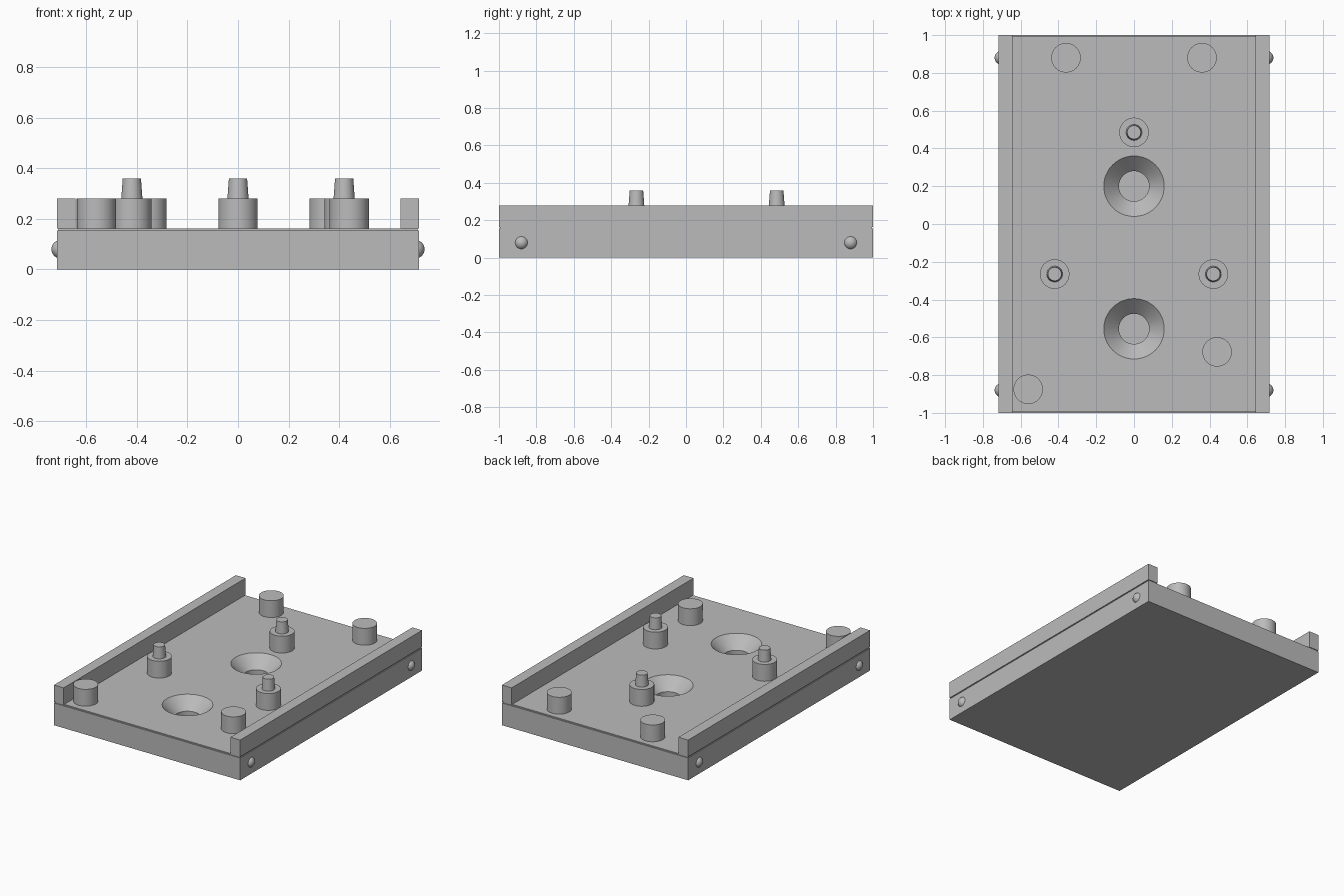
import bpy, math

if "Cube" in bpy.data.objects:
    bpy.data.objects.remove(bpy.data.objects["Cube"], do_unlink=True)

grey = bpy.data.materials.new("plain grey")
grey.use_nodes = True
COLOUR = (0.5, 0.5, 0.5, 1)
grey.diffuse_color = COLOUR
grey.node_tree.nodes["Principled BSDF"].inputs["Base Color"].default_value = COLOUR

W, L = 0.717, 1.0                  # half width and half length
BASE_TOP, FLOOR, RAIL_TOP, PIN_TOP = 0.155, 0.163, 0.28, 0.36


def finish(name):
    ob = bpy.context.object
    ob.name = name
    ob.data.materials.append(grey)
    return ob


def box(name, x0, x1, y0, y1, z0, z1):
    bpy.ops.mesh.primitive_cube_add(size=1, location=((x0 + x1) / 2, (y0 + y1) / 2, (z0 + z1) / 2))
    ob = finish(name)
    ob.scale = (x1 - x0, y1 - y0, z1 - z0)
    bpy.ops.object.transform_apply(location=False, rotation=False, scale=True)
    return ob


def lathe(name, x, y, profile, steps=48):
    """Closed solid turned about a vertical axis from (radius, z) points."""
    verts, faces = [], []
    for r, z in profile:
        for i in range(steps):
            a = 2 * math.pi * i / steps
            verts.append((r * math.cos(a), r * math.sin(a), z))
    for k in range(len(profile) - 1):
        for i in range(steps):
            j = (i + 1) % steps
            a, b = k * steps, (k + 1) * steps
            faces.append((a + i, a + j, b + j, b + i))
    top = (len(profile) - 1) * steps
    faces.append(tuple(reversed(range(steps))))
    faces.append(tuple(range(top, top + steps)))
    me = bpy.data.meshes.new(name)
    me.from_pydata(verts, [], faces)
    ob = bpy.data.objects.new(name, me)
    bpy.context.collection.objects.link(ob)
    ob.location = (x, y, 0)
    bpy.ops.object.select_all(action='DESELECT')
    ob.select_set(True)
    bpy.context.view_layer.objects.active = ob
    bpy.ops.object.shade_smooth_by_angle(angle=math.radians(30))
    return finish(name)


# Base slab and the slightly inset floor plate that leaves a fine seam
GAP = 0.006
slab = box("base_slab", -W, W, -L, L, 0, BASE_TOP)
floor = box("floor_plate", -W + GAP, W - GAP, -L + GAP, L - GAP, BASE_TOP, FLOOR)

# Countersunk screw holes
for n, y in enumerate((0.2, -0.555)):
    cutter = lathe(f"countersink_cutter_{n}", 0, y,
                   [(0.08, 0.02), (0.08, 0.082), (0.16, FLOOR), (0.16, 0.2)])
    cutter.hide_render = True
    cutter.hide_set(True)
    for part in (slab, floor):
        mod = part.modifiers.new("countersink", 'BOOLEAN')
        mod.operation = 'DIFFERENCE'
        mod.solver = 'EXACT'
        mod.object = cutter
for part in (slab, floor):
    bpy.ops.object.select_all(action='DESELECT')
    part.select_set(True)
    bpy.context.view_layer.objects.active = part
    for mod in list(part.modifiers):
        bpy.ops.object.modifier_apply(modifier=mod.name)
    bpy.ops.object.shade_smooth_by_angle(angle=math.radians(30))

# Side rails and the spring bumps on the outer sides
for side, s in (("left", 1), ("right", -1)):
    x0, x1 = sorted((s * 0.642, s * W))
    box(f"{side}_rail", x0, x1, -L, L, FLOOR, RAIL_TOP)
    for end, y in (("front", -0.88), ("back", 0.88)):
        bpy.ops.mesh.primitive_uv_sphere_add(segments=32, ring_count=16, radius=0.037,
                                             location=(s * 0.701, y, 0.08))
        bpy.ops.object.shade_smooth()
        finish(f"{side}_{end}_bump")

# Plain support posts
for n, (x, y) in enumerate([(-0.36, 0.88), (0.36, 0.88), (0.44, -0.677), (-0.56, -0.875)]):
    lathe(f"support_post_{n}", x, y, [(0.078, FLOOR), (0.078, RAIL_TOP)])

# Posts carrying a tapered locating pin
for n, (x, y) in enumerate([(0, 0.485), (0.42, -0.265), (-0.42, -0.265)]):
    lathe(f"pin_post_{n}", x, y, [(0.078, FLOOR), (0.078, RAIL_TOP), (0.042, RAIL_TOP), (0.036, PIN_TOP)])
